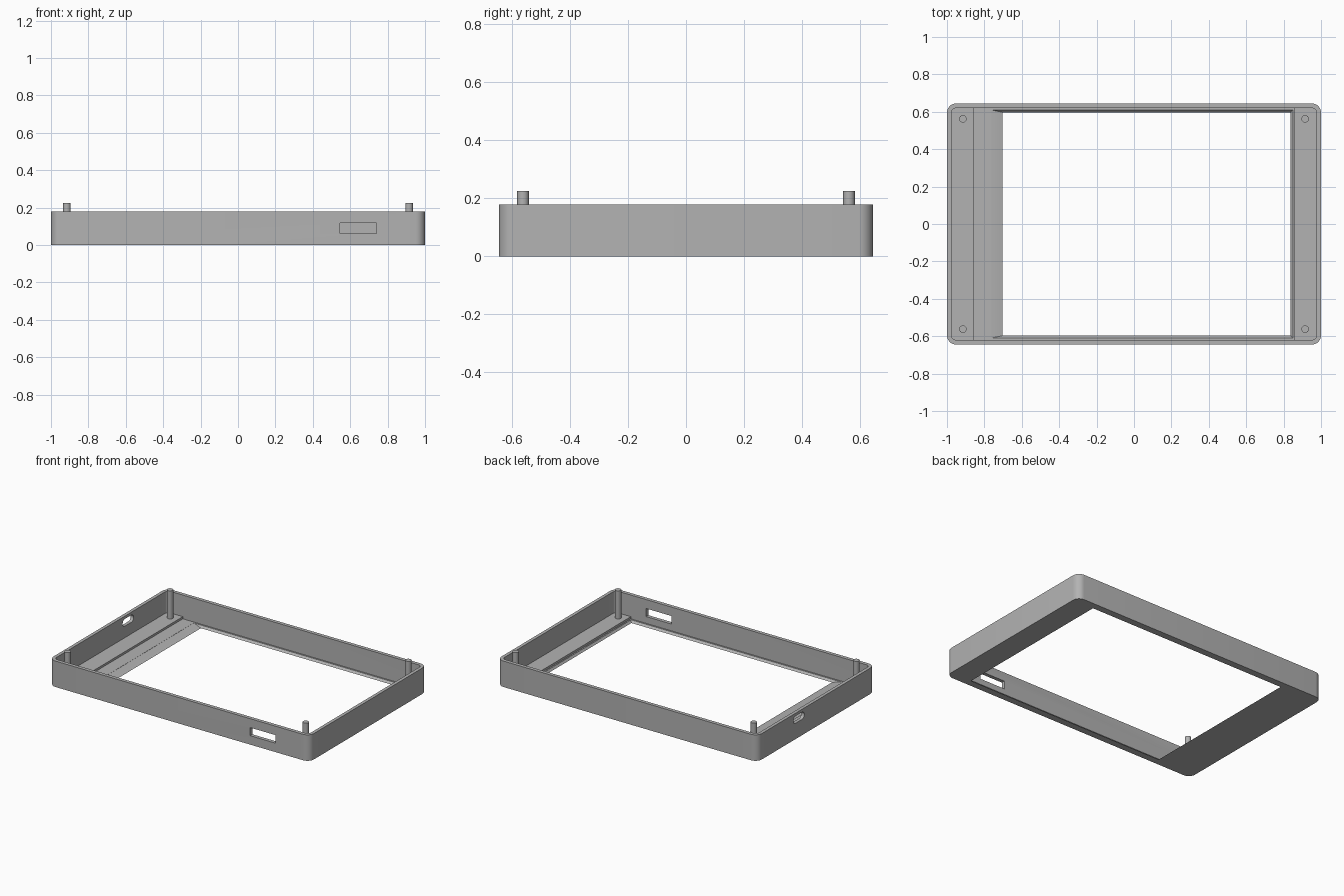
import bpy, bmesh, math

if "Cube" in bpy.data.objects:
    bpy.data.objects.remove(bpy.data.objects["Cube"], do_unlink=True)

grey = bpy.data.materials.new("plain grey")
grey.use_nodes = True
colour = (0.45, 0.45, 0.45, 1)
grey.diffuse_color = colour
grey.node_tree.nodes["Principled BSDF"].inputs["Base Color"].default_value = colour


def rounded(x0, x1, y0, y1, r=0.0, steps=8):
    """Outline of a rectangle, with rounded corners when r is set."""
    if r == 0:
        return [(x0, y0), (x1, y0), (x1, y1), (x0, y1)]
    centres = [(x1 - r, y1 - r), (x0 + r, y1 - r), (x0 + r, y0 + r), (x1 - r, y0 + r)]
    points = []
    for q, (cx, cy) in enumerate(centres):
        for i in range(steps + 1):
            a = math.pi / 2 * (q + i / steps)
            points.append((cx + r * math.cos(a), cy + r * math.sin(a)))
    return points


def loft(name, lower, upper):
    """Closed solid between two matching loops of 3D points."""
    bm = bmesh.new()
    a = [bm.verts.new(p) for p in lower]
    b = [bm.verts.new(p) for p in upper]
    n = len(a)
    bm.faces.new(a[::-1])
    bm.faces.new(b)
    for i in range(n):
        j = (i + 1) % n
        bm.faces.new((a[i], a[j], b[j], b[i]))
    bmesh.ops.recalc_face_normals(bm, faces=bm.faces)
    mesh = bpy.data.meshes.new(name)
    bm.to_mesh(mesh)
    bm.free()
    mesh.materials.append(grey)
    obj = bpy.data.objects.new(name, mesh)
    bpy.context.collection.objects.link(obj)
    return obj


def slab(name, outline, z0, z1, top=None):
    return loft(name, [(x, y, z0) for x, y in outline],
                [(x, y, z1) for x, y in (top or outline)])


def smooth(obj):
    bpy.ops.object.select_all(action='DESELECT')
    obj.select_set(True)
    bpy.context.view_layer.objects.active = obj
    bpy.ops.object.shade_smooth_by_angle(angle=math.radians(30))


WALL, SHELF, RECESS = 0.18, 0.03, 0.015
frame = slab("frame", rounded(-1, 1, -0.645, 0.645, 0.05), 0, WALL)

# inside of the tray, sunken seat, and sloped window opening
cavity = slab("cavity_cutter", rounded(-0.977, 0.977, -0.62, 0.62, 0.027), SHELF, 0.3)
seat = slab("seat_cutter", rounded(-0.858, 0.858, -0.62, 0.62), RECESS, 0.1)
window = slab("window_cutter", rounded(-0.703, 0.838, -0.597, 0.597), 0, RECESS,
              rounded(-0.767, 0.85, -0.611, 0.611))
window_top = slab("window_top_cutter", rounded(-0.767, 0.85, -0.611, 0.611), RECESS - 0.001, 0.1)
window_low = slab("window_low_cutter", rounded(-0.703, 0.838, -0.597, 0.597), -0.1, 0.002)

# card slot in the front wall, rounded port in the side wall
card_slot = slab("card_slot_cutter", rounded(0.545, 0.74, -0.7, -0.6), 0.062, 0.118)
port_outline = rounded(0.13, 0.25, 0.11, 0.16, 0.0245)
port = loft("port_cutter", [(-1.1, y, z) for y, z in port_outline],
            [(-0.95, y, z) for y, z in port_outline])

for cutter in (cavity, seat, window_low, window, window_top, card_slot, port):
    mod = frame.modifiers.new(cutter.name, 'BOOLEAN')
    mod.operation = 'DIFFERENCE'
    mod.solver = 'EXACT'
    mod.object = cutter
    bpy.ops.object.select_all(action='DESELECT')
    frame.select_set(True)
    bpy.context.view_layer.objects.active = frame
    bpy.ops.object.modifier_apply(modifier=mod.name)
    bpy.data.objects.remove(cutter, do_unlink=True)
smooth(frame)

# locating posts in the four corners
for sx, side in ((-1, "right"), (1, "left")):
    for sy, end in ((-1, "front"), (1, "back")):
        cx, cy, r = sx * 0.915, sy * 0.562, 0.02
        post = slab(f"{end}_{side}_post", rounded(cx - r, cx + r, cy - r, cy + r, r * 0.999, 6),
                    SHELF - 0.005, 0.225)
        smooth(post)
